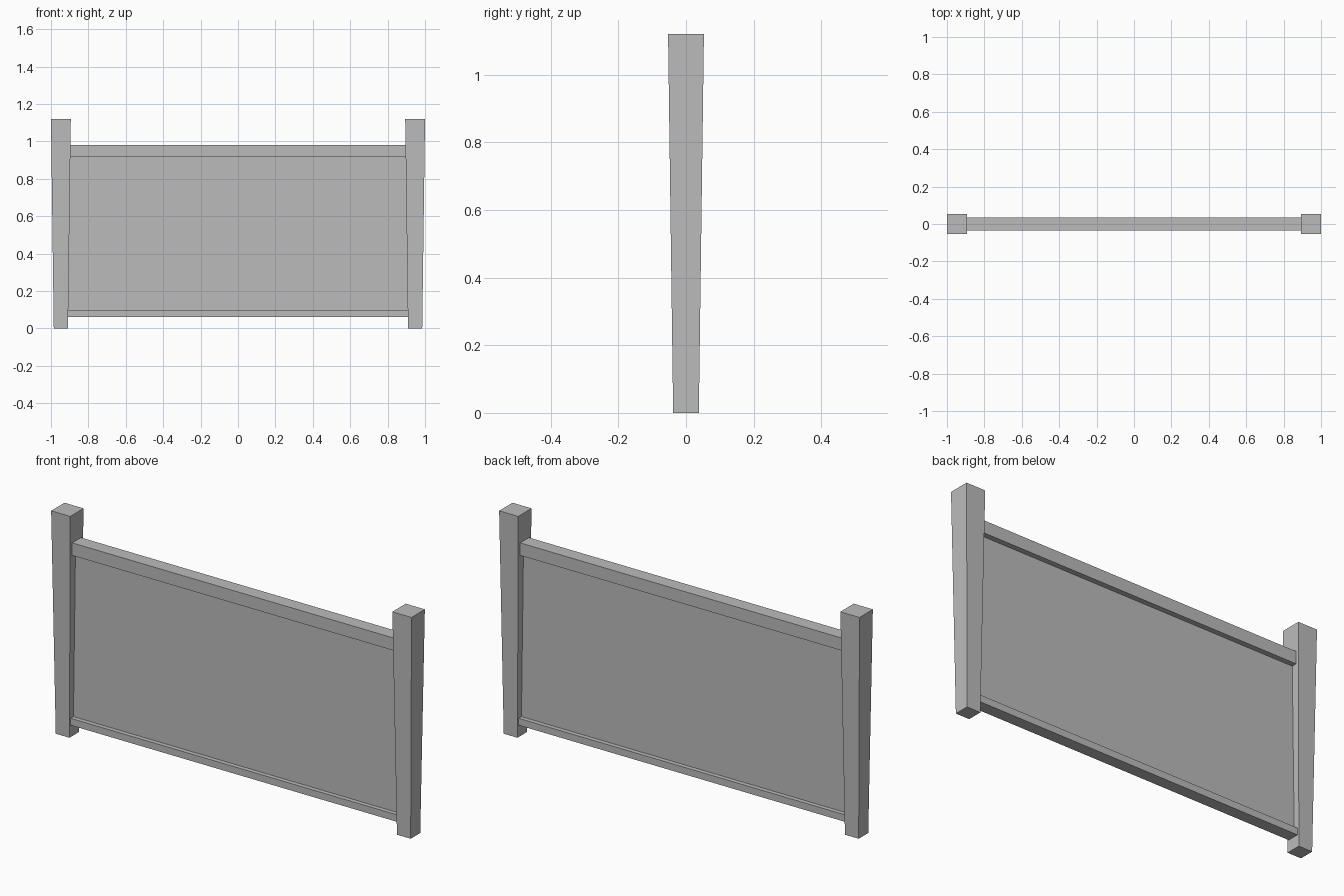
import bpy
import bmesh

if "Cube" in bpy.data.objects:
    bpy.data.objects.remove(bpy.data.objects["Cube"])

GREY = (0.5, 0.5, 0.5, 1)
grey = bpy.data.materials.new("plain_grey")
grey.use_nodes = True
grey.diffuse_color = GREY
grey.node_tree.nodes["Principled BSDF"].inputs["Base Color"].default_value = GREY


def tapered_box(name, x, z0, z1, bottom, top):
    """Box from z0 to z1 with (half x, half y) sizes at its bottom and top."""
    bm = bmesh.new()
    bmesh.ops.create_cube(bm, size=2)
    for v in bm.verts:
        hx, hy = top if v.co.z > 0 else bottom
        v.co = (x + v.co.x * hx, v.co.y * hy, z1 if v.co.z > 0 else z0)
    mesh = bpy.data.meshes.new(name)
    bm.to_mesh(mesh)
    bm.free()
    mesh.materials.append(grey)
    obj = bpy.data.objects.new(name, mesh)
    bpy.context.collection.objects.link(obj)


# Posts that widen toward the top
for side, sign in (("left", 1), ("right", -1)):
    tapered_box(side + "_post", sign * 0.947, 0, 1.12, (0.038, 0.038), (0.053, 0.053))

# Rails and thin infill panel, with their ends hidden inside the posts
for name, z0, z1, half_depth in (
    ("top_rail", 0.917, 0.98, 0.035),
    ("bottom_rail", 0.06, 0.095, 0.03),
    ("panel", 0.09, 0.92, 0.008),
):
    size = (0.93, half_depth)
    tapered_box(name, 0, z0, z1, size, size)
